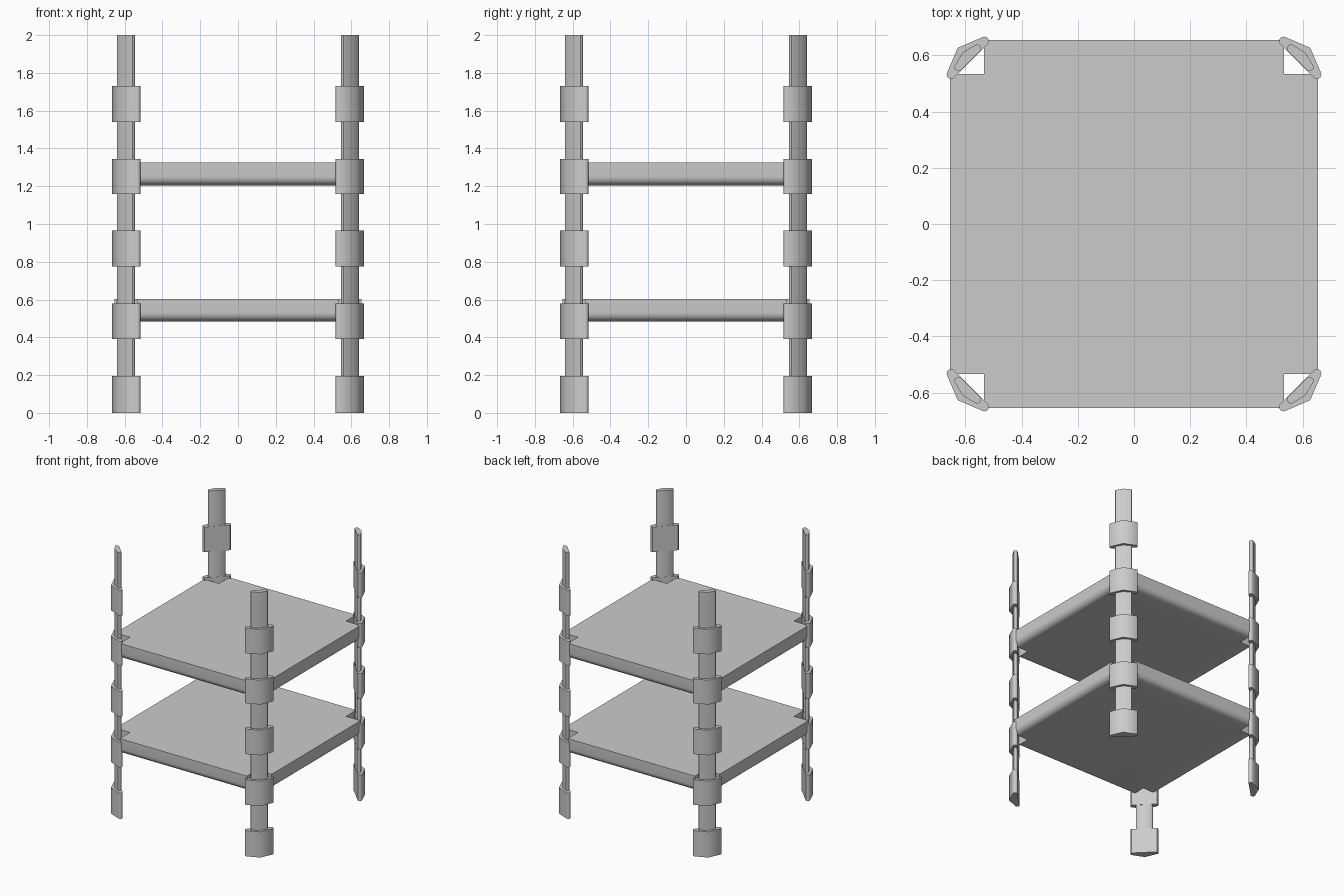
import bpy, bmesh, math

cube = bpy.data.objects.get("Cube")
if cube:
    bpy.data.objects.remove(cube, do_unlink=True)

grey = bpy.data.materials.new("plain_grey")
grey.use_nodes = True
grey.diffuse_color = (0.6, 0.6, 0.6, 1)
grey.node_tree.nodes["Principled BSDF"].inputs["Base Color"].default_value = (0.6, 0.6, 0.6, 1)


def prism(bm, outline, z0, z1):
    """Extrude a closed outline between two heights; returns the bottom face."""
    bottom = bm.faces.new([bm.verts.new((x, y, z0)) for x, y in outline])
    top = bmesh.ops.extrude_face_region(bm, geom=[bottom], use_keep_orig=True)
    verts = [g for g in top["geom"] if isinstance(g, bmesh.types.BMVert)]
    bmesh.ops.translate(bm, verts=verts, vec=(0, 0, z1 - z0))
    return bottom


def finish(bm, name, angle):
    bmesh.ops.recalc_face_normals(bm, faces=bm.faces)
    mesh = bpy.data.meshes.new(name)
    bm.to_mesh(mesh)
    bm.free()
    mesh.materials.append(grey)
    obj = bpy.data.objects.new(name, mesh)
    bpy.context.collection.objects.link(obj)
    bpy.ops.object.select_all(action="DESELECT")
    obj.select_set(True)
    bpy.context.view_layer.objects.active = obj
    bpy.ops.object.shade_smooth_by_angle(angle=math.radians(angle))


def mirrored_half(half):
    """Complete a corner section by reflecting it across the diagonal."""
    return half + [(y, x) for x, y in reversed(half) if x != y]


# Corner post sections: flat inner chord, bent outer face, rounded tips
collar = mirrored_half([(0.644, 0.516), (0.655, 0.517), (0.664, 0.523), (0.667, 0.534), (0.627, 0.627)])
shaft = mirrored_half([(0.617, 0.545), (0.629, 0.546), (0.637, 0.551), (0.64, 0.559), (0.61, 0.61)])
collar_spans = [(0.0, 0.195), (0.39, 0.58), (0.775, 0.965), (1.16, 1.345), (1.54, 1.73)]

for side, sx in (("left", 1), ("right", -1)):
    for end, sy in (("front", -1), ("back", 1)):
        def place(section):
            return [(x * sx, y * sy) for x, y in section]
        bm = bmesh.new()
        prism(bm, place(shaft), 0, 2)
        finish(bm, f"{end}_{side}_post", 50)
        bm = bmesh.new()
        for z0, z1 in collar_spans:
            prism(bm, place(collar), z0, z1)
        finish(bm, f"{end}_{side}_collars", 50)

# Shelves: square boards with notched corners and rounded lower edges
half, notch = 0.655, 0.533
corner = [(half, notch), (notch, notch), (notch, half)]
outline = []
for turn in range(4):
    for x, y in corner:
        for _ in range(turn):
            x, y = -y, x
        outline.append((x, y))

for name, z0, z1 in (("lower_shelf", 0.485, 0.603), ("upper_shelf", 1.205, 1.325)):
    bm = bmesh.new()
    bottom = prism(bm, outline, z0, z1)
    rims = [e for e in bottom.edges if e.calc_length() > 1]
    bmesh.ops.bevel(bm, geom=rims, offset=0.045, segments=6, profile=0.5, affect="EDGES")
    finish(bm, name, 40)
